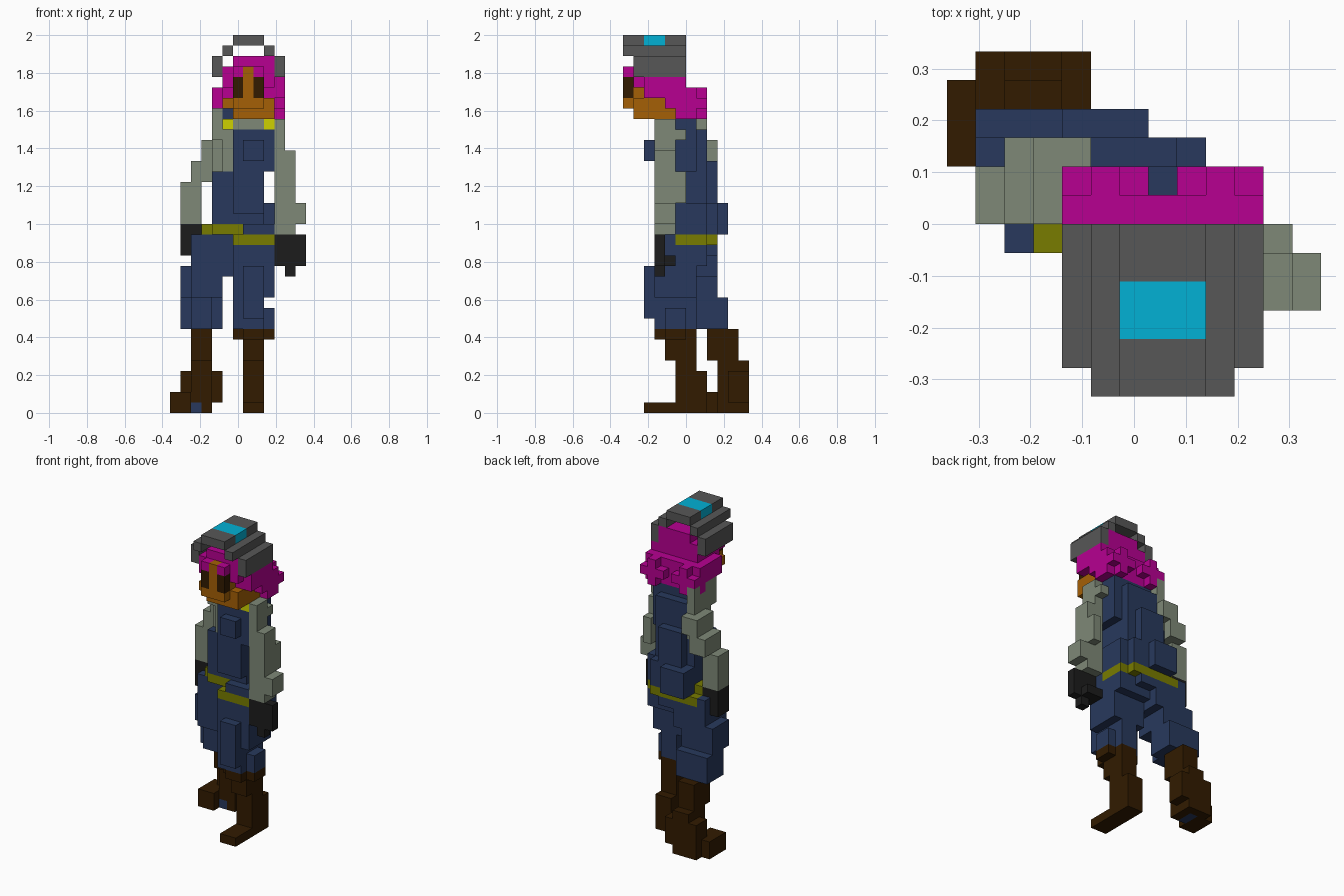
import bpy
import bmesh
from mathutils import Vector

if "Cube" in bpy.data.objects:
    bpy.data.objects.remove(bpy.data.objects["Cube"], do_unlink=True)

UNIT = 2 / 36
ORIGIN = Vector((-6.5, -6, 0))


def linear(channel):
    c = channel / 255
    return c / 12.92 if c <= 0.04045 else ((c + 0.055) / 1.055) ** 2.4


def make_material(name, red, green, blue):
    material = bpy.data.materials.new(name)
    material.use_nodes = True
    colour = (linear(red), linear(green), linear(blue), 1)
    material.diffuse_color = colour
    shader = material.node_tree.nodes["Principled BSDF"]
    shader.inputs["Base Color"].default_value = colour
    shader.inputs["Roughness"].default_value = 0.9
    return material


navy = make_material("navy cloth", 40, 57, 93)
brown = make_material("dark brown", 50, 27, 0)
sage = make_material("sage shirt", 126, 137, 119)
black = make_material("black glove", 28, 28, 28)
olive = make_material("olive belt", 120, 124, 0)
yellow = make_material("yellow collar", 205, 209, 0)
skin = make_material("tan skin", 165, 96, 6)
magenta = make_material("magenta hair", 183, 0, 145)
steel = make_material("grey helmet", 87, 87, 87)
cyan = make_material("cyan lens", 2, 177, 213)

# Every block is stored on a shared grid; later blocks replace earlier ones
cells = {}


def block(part, material, x, y, z):
    for i in range(*x):
        for j in range(*y):
            for k in range(*z):
                cells[i, j, k] = (part, material)


# Right boot, swung back with the toes turned out
block("right_boot", brown, x=(2, 4), y=(8, 11), z=(5, 8))
block("right_boot", brown, x=(2, 4), y=(9, 12), z=(2, 5))
block("right_boot", brown, x=(0, 2), y=(8, 11), z=(0, 2))
block("right_boot", brown, x=(1, 4), y=(9, 12), z=(0, 2))
block("right_boot", brown, x=(1, 4), y=(10, 12), z=(2, 4))
block("right_boot", brown, x=(4, 5), y=(10, 12), z=(1, 4))
block("right_sole", navy, x=(2, 3), y=(9, 11), z=(0, 1))

# Left boot, stepping forward
block("left_boot", brown, x=(7, 9), y=(2, 8), z=(0, 1))
block("left_boot", brown, x=(7, 9), y=(7, 8), z=(1, 4))
block("left_boot", brown, x=(7, 9), y=(5, 7), z=(1, 5))
block("left_boot", brown, x=(7, 9), y=(4, 7), z=(5, 7))
block("left_boot", brown, x=(6, 10), y=(4, 6), z=(7, 8))
block("left_boot", brown, x=(7, 9), y=(3, 7), z=(7, 8))

# Trousers
block("right_trouser_leg", navy, x=(1, 5), y=(7, 10), z=(8, 11))
block("right_trouser_leg", navy, x=(2, 4), y=(6, 7), z=(8, 11))
block("right_trouser_leg", navy, x=(1, 5), y=(6, 9), z=(11, 14))
block("right_trouser_leg", navy, x=(2, 5), y=(5, 6), z=(11, 14))
block("right_trouser_leg", navy, x=(2, 6), y=(5, 9), z=(13, 17))
block("left_trouser_leg", navy, x=(6, 9), y=(3, 6), z=(8, 13))
block("left_trouser_leg", navy, x=(7, 9), y=(6, 7), z=(8, 13))
block("left_trouser_leg", navy, x=(9, 10), y=(4, 6), z=(8, 10))
block("left_trouser_leg", navy, x=(6, 10), y=(3, 7), z=(11, 14))
block("left_trouser_leg", navy, x=(6, 10), y=(3, 8), z=(14, 16))
block("knee_panel", navy, x=(7, 9), y=(2, 3), z=(9, 14))
block("hips", navy, x=(3, 8), y=(5, 8), z=(14, 17))
block("hips", navy, x=(3, 8), y=(8, 9), z=(15, 17))
block("hips", navy, x=(8, 10), y=(5, 8), z=(14, 17))
block("hips", navy, x=(6, 10), y=(4, 5), z=(16, 17))

# Jacket, tapering towards the neck
block("jacket", navy, x=(4, 9), y=(5, 9), z=(17, 20))
block("jacket", navy, x=(9, 10), y=(5, 8), z=(17, 20))
block("jacket", navy, x=(4, 9), y=(4, 8), z=(18, 23))
block("jacket", navy, x=(5, 8), y=(8, 9), z=(20, 24))
block("jacket", navy, x=(5, 10), y=(4, 7), z=(23, 27))
block("jacket", navy, x=(5, 9), y=(7, 8), z=(23, 27))
block("jacket", navy, x=(6, 10), y=(3, 5), z=(23, 27))
block("jacket", navy, x=(6, 9), y=(3, 4), z=(19, 23))
block("jacket", navy, x=(5, 10), y=(5, 7), z=(27, 28))
block("jacket", navy, x=(5, 6), y=(4, 6), z=(28, 29))
block("jacket_tail", navy, x=(4, 7), y=(9, 10), z=(17, 20))
block("chest_pocket", navy, x=(7, 9), y=(2, 3), z=(24, 26))

# Slanted belt with a pouch
block("belt", olive, x=(3, 4), y=(5, 8), z=(17, 18))
block("belt", olive, x=(4, 7), y=(4, 6), z=(17, 18))
block("belt", olive, x=(6, 10), y=(3, 4), z=(16, 17))
block("belt", olive, x=(9, 10), y=(5, 8), z=(16, 17))
block("belt", olive, x=(3, 9), y=(7, 9), z=(16, 17))
block("belt_pouch", navy, x=(7, 10), y=(3, 5), z=(17, 18))

# Shirt front and collar
block("shirt", sage, x=(6, 9), y=(3, 6), z=(27, 28))
block("shirt", sage, x=(5, 6), y=(4, 6), z=(23, 27))
for side in (5, 9):
    block("collar", yellow, x=(side, side + 1), y=(3, 5), z=(27, 28))

# Left arm
block("left_sleeve", sage, x=(10, 11), y=(3, 5), z=(25, 28))
block("left_sleeve", sage, x=(10, 11), y=(5, 6), z=(26, 27))
block("left_sleeve", sage, x=(10, 12), y=(3, 5), z=(17, 25))
block("left_sleeve", sage, x=(11, 12), y=(5, 6), z=(20, 23))
block("left_sleeve", sage, x=(12, 13), y=(3, 5), z=(18, 20))
block("left_glove", black, x=(10, 13), y=(3, 4), z=(14, 17))
block("left_glove", black, x=(11, 12), y=(3, 4), z=(13, 14))
block("left_glove", black, x=(10, 12), y=(4, 5), z=(14, 15))

# Right arm
block("right_sleeve", sage, x=(4, 5), y=(4, 8), z=(26, 29))
block("right_sleeve", sage, x=(3, 5), y=(6, 9), z=(24, 26))
block("right_sleeve", sage, x=(2, 4), y=(6, 9), z=(22, 24))
block("right_sleeve", sage, x=(4, 5), y=(5, 8), z=(23, 26))
block("right_sleeve", sage, x=(1, 3), y=(6, 8), z=(18, 22))
block("right_glove", black, x=(1, 3), y=(6, 8), z=(16, 18))
block("right_glove", black, x=(1, 2), y=(6, 8), z=(15, 16))

# Hair: cap, side locks and two bunches behind
block("hair", magenta, x=(5, 10), y=(2, 6), z=(29, 33))
block("hair", magenta, x=(6, 9), y=(0, 2), z=(32, 33))
block("hair", magenta, x=(9, 10), y=(1, 2), z=(31, 33))
block("hair", magenta, x=(5, 6), y=(1, 2), z=(31, 33))
block("hair", magenta, x=(6, 10), y=(1, 6), z=(33, 34))
block("hair", magenta, x=(6, 10), y=(5, 7), z=(28, 31))
block("hair", magenta, x=(10, 11), y=(2, 6), z=(30, 32))
block("hair", magenta, x=(10, 11), y=(4, 6), z=(29, 30))
block("hair", magenta, x=(10, 11), y=(5, 6), z=(28, 29))
block("hair", magenta, x=(4, 5), y=(3, 6), z=(29, 31))
for name, start in (("right_bunch", 4), ("left_bunch", 8)):
    block(name, magenta, x=(start, start + 3), y=(6, 7), z=(28, 31))
    block(name, magenta, x=(start, start + 3), y=(7, 8), z=(29, 30))
    block(name, magenta, x=(start + 1, start + 2), y=(6, 8), z=(28, 31))

# Face and eyes
block("face", skin, x=(6, 9), y=(1, 2), z=(29, 32))
block("face", skin, x=(6, 9), y=(0, 1), z=(29, 30))
block("face", skin, x=(5, 10), y=(1, 4), z=(29, 30))
block("face", skin, x=(6, 10), y=(1, 5), z=(28, 29))
block("face", skin, x=(7, 8), y=(0, 1), z=(30, 33))
for side in (6, 8):
    block("eyes", brown, x=(side, side + 1), y=(0, 1), z=(30, 32))

# Raised arched helmet with a lens on top
block("helmet", steel, x=(6, 9), y=(0, 6), z=(35, 36))
for inner, outer in ((5, 4), (9, 10)):
    block("helmet", steel, x=(inner, inner + 1), y=(0, 6), z=(34, 35))
    block("helmet", steel, x=(outer, outer + 1), y=(1, 6), z=(32, 34))
block("helmet_lens", cyan, x=(6, 9), y=(2, 4), z=(35, 36))


def build_part(part):
    """Make one mesh from the exposed cell sides of a part."""
    bm = bmesh.new()
    material = None
    for cell, (owner, cell_material) in cells.items():
        if owner != part:
            continue
        material = cell_material
        for axis in range(3):
            for sign in (-1, 1):
                neighbour = list(cell)
                neighbour[axis] += sign
                if tuple(neighbour) in cells:
                    continue
                normal, across = Vector(), Vector()
                normal[axis] = sign / 2
                across[(axis + 1) % 3] = 0.5
                up = normal.cross(across) * 2
                centre = Vector(cell) + Vector((0.5, 0.5, 0.5)) + ORIGIN + normal
                corners = (-across - up, across - up, across + up, up - across)
                bm.faces.new([bm.verts.new((centre + c) * UNIT) for c in corners])
    bmesh.ops.remove_doubles(bm, verts=bm.verts, dist=UNIT / 100)
    bmesh.ops.dissolve_limit(bm, angle_limit=0.01, verts=bm.verts, edges=bm.edges)
    mesh = bpy.data.meshes.new(part)
    bm.to_mesh(mesh)
    bm.free()
    mesh.materials.append(material)
    bpy.context.collection.objects.link(bpy.data.objects.new(part, mesh))


for part_name in sorted({owner for owner, _ in cells.values()}):
    build_part(part_name)
